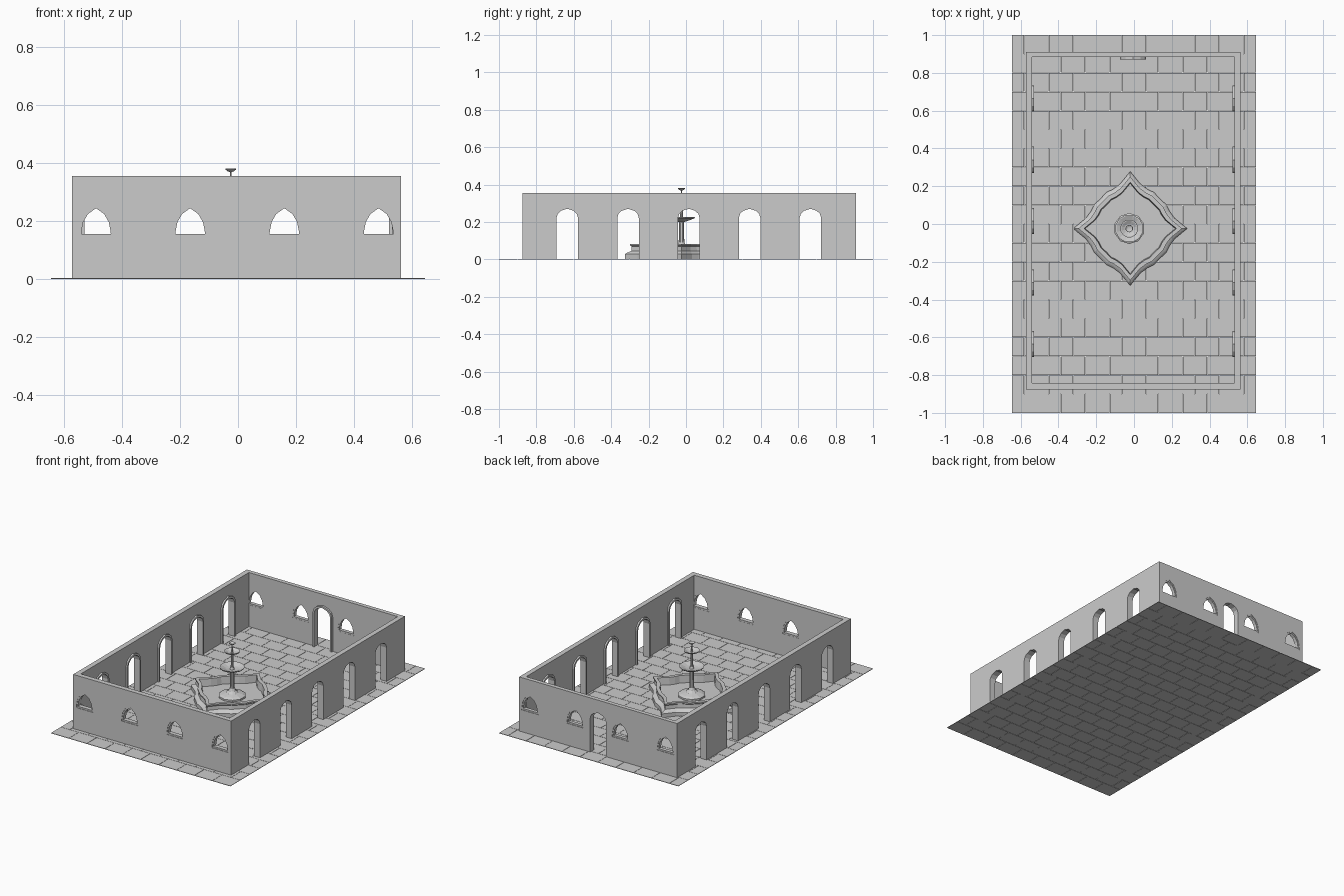
import bpy, bmesh, math

if "Cube" in bpy.data.objects:
    bpy.data.objects.remove(bpy.data.objects["Cube"])

X0, X1, Y0, Y1, H = -0.573, 0.563, -0.875, 0.91, 0.355   # outer walls
IX0, IX1, IY0, IY1 = -0.54, 0.531, -0.843, 0.883         # inner walls


def make(name, bm):
    bmesh.ops.recalc_face_normals(bm, faces=bm.faces)
    me = bpy.data.meshes.new(name)
    bm.to_mesh(me)
    bm.free()
    ob = bpy.data.objects.new(name, me)
    bpy.context.collection.objects.link(ob)
    return ob


def place(axis, c, u, v, d):
    # u runs along the wall, v up, d through the wall
    return (d, c + u, v) if axis == 'x' else (c + u, d, v)


def prism(bm, axis, c, pts, d0, d1):
    a = [bm.verts.new(place(axis, c, u, v, d0)) for u, v in pts]
    b = [bm.verts.new(place(axis, c, u, v, d1)) for u, v in pts]
    bm.faces.new(a)
    bm.faces.new(b[::-1])
    for i in range(len(a)):
        j = (i + 1) % len(a)
        bm.faces.new((a[j], a[i], b[i], b[j]))


def frame(name, axis, c, outer, inner, d0, d1, closed):
    bm = bmesh.new()
    secs = [[bm.verts.new(place(axis, c, *p, d)) for p, d in
             ((o, d0), (o, d1), (i, d1), (i, d0))] for o, i in zip(outer, inner)]
    n = len(secs)
    for k in range(n if closed else n - 1):
        s, t = secs[k], secs[(k + 1) % n]
        for m in range(4):
            bm.faces.new((s[m], s[(m + 1) % 4], t[(m + 1) % 4], t[m]))
    if not closed:
        bm.faces.new(secs[0])
        bm.faces.new(secs[-1][::-1])
    return make(name, bm)


def mirror(half):
    # half profile from bottom right up to the peak
    return half + [(-u, v) for u, v in half[-2::-1]]


def lathe_rings(name, rings):
    # closes the first and last ring
    bm = bmesh.new()
    rows = [[bm.verts.new(p) for p in r] for r in rings]
    for a, b in zip(rows, rows[1:]):
        for i in range(len(a)):
            j = (i + 1) % len(a)
            bm.faces.new((a[i], a[j], b[j], b[i]))
    bm.faces.new(rows[0][::-1])
    bm.faces.new(rows[-1])
    return make(name, bm)


# Opening profiles
door = mirror([(0.0575, 0), (0.0575, 0.222), (0.051, 0.244), (0.034, 0.260), (0, 0.271)])
door_out = mirror([(0.069, 0), (0.069, 0.225), (0.061, 0.252), (0.040, 0.271), (0, 0.284)])
win_out = mirror([(0.060, 0.145), (0.058, 0.165), (0.052, 0.200), (0.034, 0.232), (0, 0.254)])
win_in = mirror([(0.051, 0.155), (0.050, 0.166), (0.044, 0.196), (0.028, 0.224), (0, 0.244)])
door_ys = [-0.635 + 0.325 * i for i in range(5)]
win_xs = [-0.49 + 0.325 * i for i in range(4)]

# Walls: rectangular ring with openings cut out
bm = bmesh.new()
loops = []
for xa, xb, ya, yb in ((X0, X1, Y0, Y1), (IX0, IX1, IY0, IY1)):
    for z in (0, H):
        loops.append([bm.verts.new((x, y, z)) for x, y in
                      ((xa, ya), (xb, ya), (xb, yb), (xa, yb))])
ob_, ot, ib, it = loops
for a, b in ((ob_, ot), (ot, it), (it, ib), (ib, ob_)):
    for i in range(4):
        j = (i + 1) % 4
        bm.faces.new((a[i], a[j], b[j], b[i]))
walls = make("walls", bm)

cut = bmesh.new()
door_cut = [(u, v if v > 0 else -0.05) for u, v in door]
for c in door_ys:
    prism(cut, 'x', c, door_cut, X0 - 0.02, IX0 + 0.02)
    prism(cut, 'x', c, door_cut, IX1 - 0.02, X1 + 0.02)
for c in win_xs:
    prism(cut, 'y', c, win_out, Y0 - 0.02, IY0 + 0.0005)
    prism(cut, 'y', c, win_out, IY1 - 0.0005, Y1 + 0.02)
prism(cut, 'y', -0.005, door_cut, IY1 - 0.02, Y1 + 0.02)
cutter = make("opening_cutter", cut)
cutter.hide_render = True
mod = walls.modifiers.new("openings", 'BOOLEAN')
mod.operation = 'DIFFERENCE'
mod.solver = 'EXACT'
mod.object = cutter
bpy.context.view_layer.objects.active = walls
bpy.ops.object.modifier_apply(modifier=mod.name)
bpy.data.objects.remove(cutter)

# Door surrounds on the inside of the walls
for c in door_ys:
    frame("left_door_frame", 'x', c, door_out, door, IX0, IX0 + 0.010, False)
    frame("right_door_frame", 'x', c, door_out, door, IX1 - 0.010, IX1, False)
frame("back_door_frame", 'y', -0.005, door_out, door, IY1 - 0.012, IY1, False)

# Window frames set in the openings
for c in win_xs:
    frame("front_window_frame", 'y', c, win_out, win_in, Y0 + 0.003, IY0 - 0.001, True)
    frame("back_window_frame", 'y', c, win_out, win_in, IY1 + 0.001, Y1 - 0.003, True)

# Paving slabs in staggered rows
bm = bmesh.new()
ROWS, TW, T, G = 20, 0.129, 0.003, 0.001
for r in range(ROWS):
    ya, yb = -1 + 2 * r / ROWS, -1 + 2 * (r + 1) / ROWS
    x = -0.645 - (TW / 2 if r % 2 else 0)
    while x < 0.644:
        xa, xb = max(x, -0.645), min(x + TW, 0.645)
        la = xa + (G if xa > -0.645 else 0)
        lb = xb - (G if xb < 0.645 else 0)
        ca = ya + (G if r else 0)
        cb = yb - (G if r < ROWS - 1 else 0)
        vs = [[bm.verts.new((p, q, z)) for p, q in ((la, ca), (lb, ca), (lb, cb), (la, cb))]
              for z in (0, T)]
        bm.faces.new(vs[0][::-1])
        bm.faces.new(vs[1])
        for i in range(4):
            j = (i + 1) % 4
            bm.faces.new((vs[0][i], vs[0][j], vs[1][j], vs[1][i]))
        x += TW
make("paving", bm)

# Star shaped fountain basin
FX, FY = -0.02, -0.024
quarter = [(0.302, 0), (0.235, 0.055), (0.208, 0.092), (0.192, 0.125), (0.158, 0.158),
           (0.125, 0.192), (0.092, 0.208), (0.055, 0.235)]
star = []
for k in range(4):
    co, si = round(math.cos(k * math.pi / 2)), round(math.sin(k * math.pi / 2))
    star += [(x * co - y * si, x * si + y * co) for x, y in quarter]
basin = [(1.0, 0.002), (1.0, 0.028), (0.96, 0.036), (0.89, 0.045), (0.88, 0.068),
         (0.91, 0.074), (0.91, 0.082), (0.81, 0.082), (0.79, 0.035)]
lathe_rings("fountain_basin", [[(FX + x * s, FY + y * s, z) for x, y in star] for s, z in basin])


# Tiered column and dishes
def turned(name, profile, n):
    rings = [[(FX - 0.005 + r * math.cos(2 * math.pi * (i + 0.5) / n),
               FY + r * math.sin(2 * math.pi * (i + 0.5) / n), z) for i in range(n)]
             for r, z in profile]
    return lathe_rings(name, rings)


turned("fountain_pedestal", [(0.082, 0.034), (0.082, 0.046), (0.066, 0.054), (0.035, 0.062),
                             (0.022, 0.075), (0.015, 0.09), (0.013, 0.205)], 10)
turned("large_dish", [(0.013, 0.200), (0.040, 0.208), (0.070, 0.219), (0.075, 0.227),
                      (0.068, 0.227), (0.040, 0.216), (0.014, 0.212)], 12)
turned("middle_stem", [(0.014, 0.210), (0.009, 0.225), (0.008, 0.315)], 10)
turned("middle_dish", [(0.008, 0.308), (0.028, 0.315), (0.046, 0.324), (0.048, 0.330),
                       (0.042, 0.330), (0.026, 0.321), (0.009, 0.318)], 12)
turned("upper_stem", [(0.008, 0.316), (0.004, 0.326), (0.003, 0.372)], 8)
turned("top_dish", [(0.003, 0.368), (0.012, 0.372), (0.020, 0.378), (0.019, 0.381),
                    (0.010, 0.377), (0.002, 0.376)], 10)
